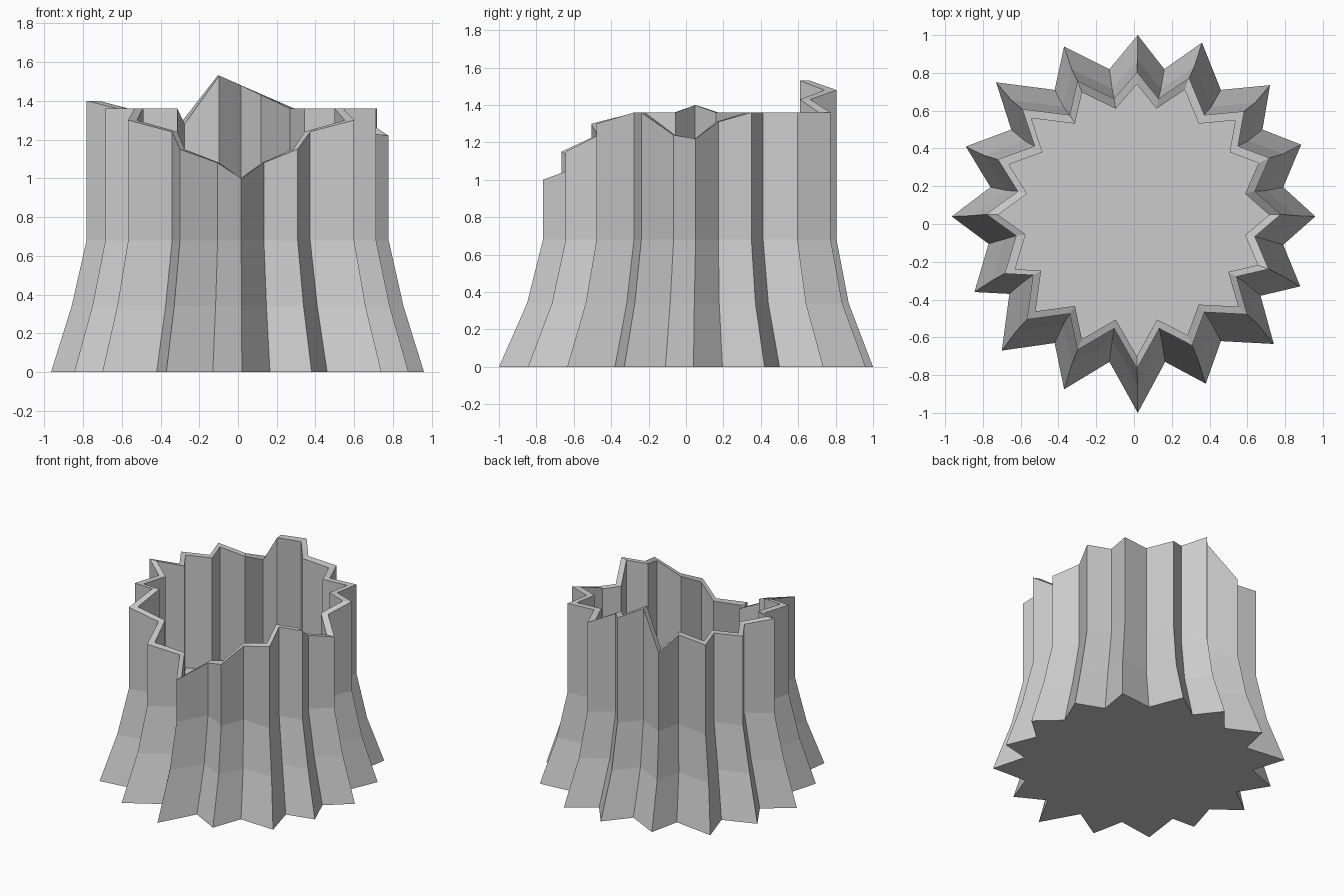
import bpy, bmesh

# Base outline, counter-clockwise from the right: x, y, rim height
# (pointed ridges alternate with grooves)
OUTLINE = [
    (.96, .04, 1.22), (.79, .195, 1.31), (.885, .42, 1.36), (.68, .50, 1.36),
    (.72, .735, 1.36), (.46, .71, 1.36), (.36, .96, 1.36), (.16, .82, 1.43),
    (.02, 1.0, 1.48), (-.13, .82, 1.53), (-.37, .94, 1.28), (-.42, .71, 1.36),
    (-.73, .75, 1.36), (-.65, .50, 1.36), (-.89, .41, 1.36), (-.76, .195, 1.36),
    (-.965, .04, 1.40), (-.77, -.105, 1.36), (-.845, -.36, 1.36), (-.66, -.37, 1.36),
    (-.70, -.67, 1.30), (-.42, -.63, 1.24), (-.37, -.875, 1.15), (-.13, -.73, 1.08),
    (.02, -1.0, 1.0), (.165, -.73, 1.08), (.38, -.845, 1.15), (.46, -.62, 1.24),
    (.74, -.635, 1.30), (.67, -.38, 1.36), (.88, -.33, 1.36), (.79, -.11, 1.24),
]
FLOOR_Z = 0.5
N = len(OUTLINE)

bm = bmesh.new()


def ring(sx, sy, dy, z=None):
    """Scaled copy of the outline; without z it follows the broken rim."""
    return [bm.verts.new((x * sx, y * sy + dy, h if z is None else z))
            for x, y, h in OUTLINE]


# Flared outer bark, broken rim, inner wall down to the hollow floor
rings = [
    ring(1, 1, 0, 0),
    ring(.89, .86, .01, .34),
    ring(.81, .785, .02, .68),
    ring(.81, .785, .02),
    ring(.745, .72, .02),
    ring(.745, .72, .02, FLOOR_Z),
]
for a, b in zip(rings, rings[1:]):
    for i in range(N):
        j = (i + 1) % N
        bm.faces.new((a[i], a[j], b[j], b[i]))

# Underside and hollow floor
for loop, z in ((rings[0][::-1], 0), (rings[-1], FLOOR_Z)):
    centre = bm.verts.new((0, .02, z))
    for i in range(N):
        bm.faces.new((loop[i], loop[(i + 1) % N], centre))

bmesh.ops.recalc_face_normals(bm, faces=bm.faces)
mesh = bpy.data.meshes.new("hollow_stump")
bm.to_mesh(mesh)
bm.free()
stump = bpy.data.objects.new("hollow_stump", mesh)
bpy.context.collection.objects.link(stump)
